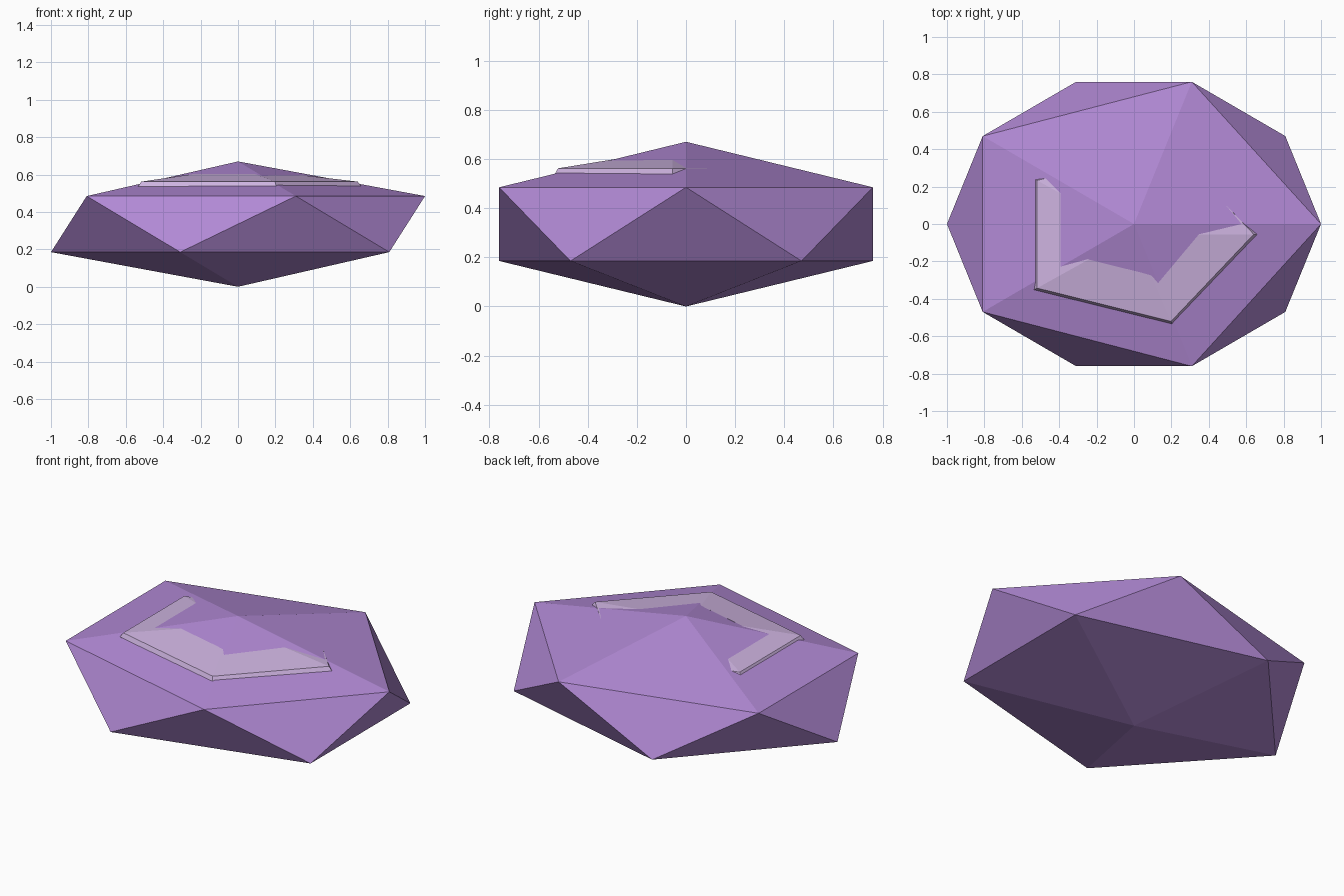
import bpy, bmesh, math
from mathutils import Matrix

cube = bpy.data.objects.get("Cube")
if cube:
    bpy.data.objects.remove(cube, do_unlink=True)


def make_material(name, color):
    mat = bpy.data.materials.new(name)
    mat.use_nodes = True
    mat.diffuse_color = color
    mat.node_tree.nodes["Principled BSDF"].inputs["Base Color"].default_value = color
    return mat


def make_object(name, bm, mat):
    bmesh.ops.recalc_face_normals(bm, faces=bm.faces)
    mesh = bpy.data.meshes.new(name)
    bm.to_mesh(mesh)
    bm.free()
    mesh.materials.append(mat)
    obj = bpy.data.objects.new(name, mesh)
    bpy.context.collection.objects.link(obj)
    return obj


purple = make_material("purple", (0.44, 0.25, 0.66, 1))
pale_lilac = make_material("pale lilac", (0.61, 0.45, 0.74, 1))

# Gem body: a squashed twenty-sided solid standing on its point
bm = bmesh.new()
bmesh.ops.create_icosphere(bm, subdivisions=1, radius=1)
bmesh.ops.transform(bm, verts=bm.verts,
                    matrix=Matrix.Translation((0, 0, 0.335))
                    @ Matrix.Diagonal((1.118, 0.894, 0.335, 1)))
make_object("gem_body", bm, purple)

# Five-sided ring, sunk into the top so only its front and sides emerge
SIDES = 5
DEPTH_RATIO = 0.765
CENTRE_Y = -0.055
profile = [(0.30, 0.602), (0.64, 0.562), (0.66, 0.537), (0.60, 0.50), (0.30, 0.54)]

bm = bmesh.new()
sections = []
for i in range(SIDES):
    a = math.tau * i / SIDES
    sections.append([bm.verts.new((r * math.cos(a),
                                   CENTRE_Y + r * DEPTH_RATIO * math.sin(a), z))
                     for r, z in profile])
for i in range(SIDES):
    here, there = sections[i], sections[(i + 1) % SIDES]
    for j in range(len(profile)):
        k = (j + 1) % len(profile)
        bm.faces.new((here[j], there[j], there[k], here[k]))
make_object("inset_ring", bm, pale_lilac)
